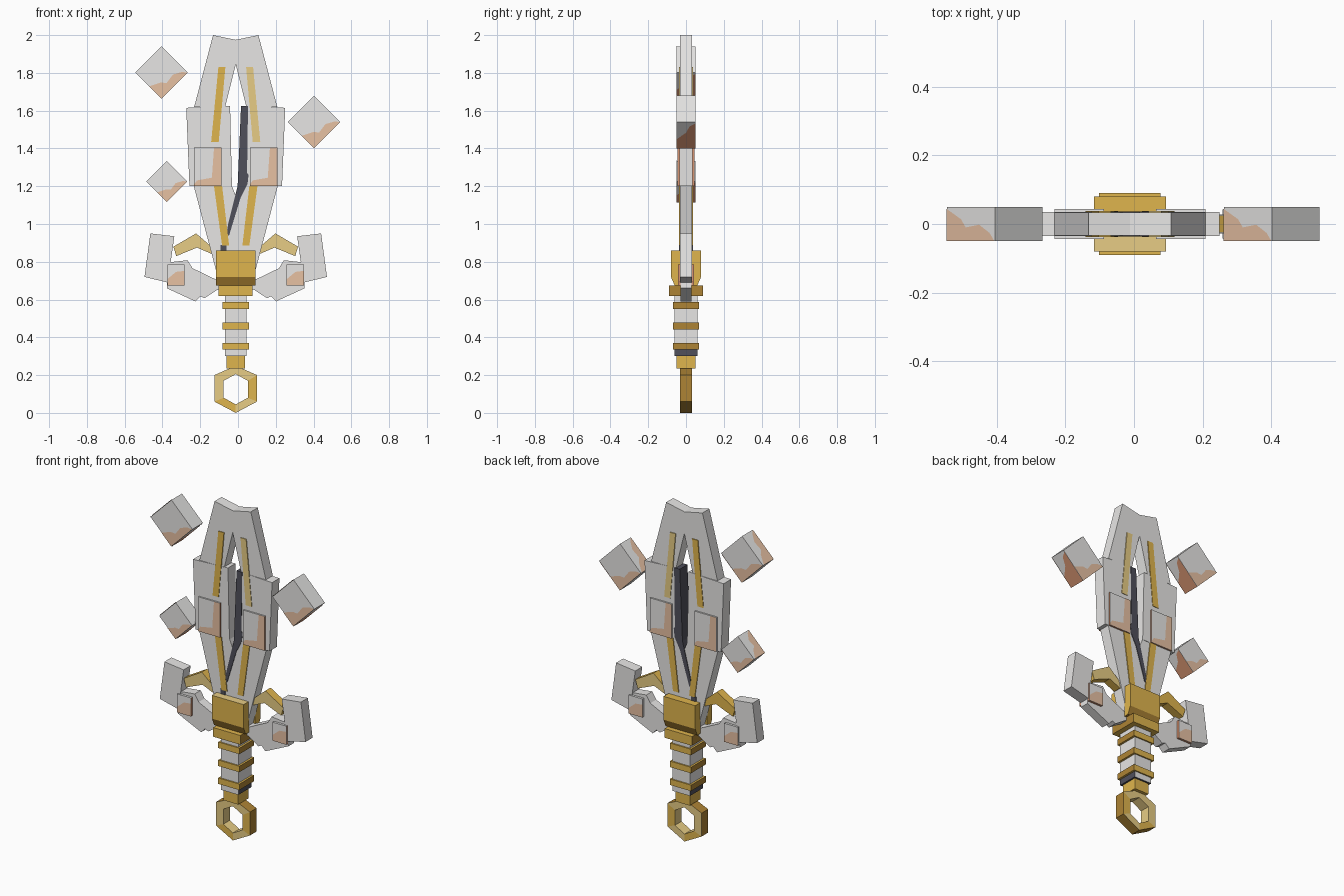
import bpy, bmesh
from mathutils import Vector

if "Cube" in bpy.data.objects:
    bpy.data.objects.remove(bpy.data.objects["Cube"])

CX = -0.012  # centre line of the sword


def material(name, rgb):
    m = bpy.data.materials.new(name)
    m.use_nodes = True
    m.diffuse_color = (*rgb, 1)
    m.node_tree.nodes["Principled BSDF"].inputs["Base Color"].default_value = (*rgb, 1)
    return m


GREY = material("light grey metal", (.81, .8, .79))
GOLD = material("gold", (.74, .46, .075))
PALE = material("pale gold", (.82, .62, .24))
DARK_GOLD = material("dark gold", (.42, .23, .035))
RUST = material("light rust", (.81, .54, .37))
BROWN = material("deep rust", (.68, .3, .17))
CHARCOAL = material("charcoal", (.08, .08, .105))


def finish(bm, name, mats):
    me = bpy.data.meshes.new(name)
    bm.to_mesh(me)
    bm.free()
    for m in mats:
        me.materials.append(m)
    ob = bpy.data.objects.new(name, me)
    bpy.context.scene.collection.objects.link(ob)


def prism(name, polys, d, mats, rule=None):
    """Extrude outlines in x and z (x from the centre line) from y = -d to d."""
    bm = bmesh.new()
    for poly in polys:
        bm.faces.new([bm.verts.new((CX + x, -d, z)) for x, z in poly])
    bmesh.ops.remove_doubles(bm, verts=bm.verts[:], dist=1e-4)
    grown = bmesh.ops.extrude_face_region(bm, geom=bm.faces[:], use_keep_orig=True)
    for g in grown["geom"]:
        if isinstance(g, bmesh.types.BMVert):
            g.co.y = d
    bmesh.ops.recalc_face_normals(bm, faces=bm.faces[:])
    if rule:
        for f in bm.faces:
            f.material_index = int(rule(f))
    finish(bm, name, mats)


def pair(name, poly, d, right_mats, left_mats=None, rule=None):
    prism("right_" + name, [[(-x, z) for x, z in poly]], d, right_mats, rule)
    prism("left_" + name, [poly], d, left_mats or right_mats, rule)


def rect(x0, x1, z0, z1):
    return [(x0, z0), (x1, z0), (x1, z1), (x0, z1)]


def faces_sideways(f):
    return abs(f.normal.x) > .5


def box(name, w, d, z0, z1, mats, rule=None):
    prism(name, [rect(-w, w, z0, z1)], d, mats, rule)


def patch(name, origin, a, b, pattern, mat=RUST):
    """Thin rust patch lying on the face spanned by a and b."""
    a, b, o = Vector(a), Vector(b), Vector(origin)
    o += a.cross(b).normalized() * .002
    bm = bmesh.new()
    bm.faces.new([bm.verts.new(o + a * s + b * t) for s, t in pattern])
    finish(bm, name, [mat])


CORNER = [(0, 0), (1, 0), (.9, .12), (.68, .24), (.4, .2), (.3, .32), (.1, .42), (0, .47)]
BROAD = [(0, 0), (.95, 0), (.85, .3), (.6, .5), (.5, .7), (.35, 1), (0, 1)]
STEP = [(0, 0), (1, 0), (1, .27), (.22, .35), (.15, .9), (.05, 1), (0, 1)]
SLOPE = [(0, 0), (.7, 0), (.65, .5), (.3, 1), (0, 1)]

# Blade, two mirrored halves in three sections
pair("blade_tip", [(.12, 2), (0, 1.975), (0, 1.845), (.056, 1.62), (.22, 1.62)], .033, [GREY])
pair("blade_middle", [(.262, 1.615), (.03, 1.625), (.02, 1.2), (.245, 1.2)], .035, [GREY])
pair("blade_base", [(.222, 1.2), (.02, 1.2), (0, 1.15), (0, .7), (.09, .7)], .033, [GREY])

# Dark core running down the slot, with a short end near the collar
prism("dark_core", [[(.028, 1.625), (.065, 1.625), (.06, 1.27), (.068, 1.26), (.062, 1.21),
                     (.026, 1.14), (-.035, .94), (-.05, .94), (-.04, 1), (.01, 1.2)]],
      .0365, [CHARCOAL])
prism("dark_core_end", [rect(-.08, -.048, .85, .888)], .0365, [CHARCOAL])

# Gold inlay stripes
pair("upper_stripe", [(.055, 1.83), (.092, 1.83), (.13, 1.435), (.09, 1.435)], .038,
     [GOLD], [PALE])
pair("lower_stripe", [(.072, 1.2), (.115, 1.2), (.072, .885), (.035, .885)], .0375, [GOLD])


# Square plates, rusted on the front, the back and two edges
def plates(name, x0, x1, z0, z1, d, pattern):
    pair(name, rect(x0, x1, z0, z1), d, [GREY, BROWN],
         rule=lambda f: f.normal.z < -.5 or f.normal.x > .5)
    for label, s in (("left", 1), ("right", -1)):
        lo, hi = sorted((CX + s * x0, CX + s * x1))
        up = (0, 0, z1 - z0)
        patch(f"{label}_{name}_rust_front", (hi, -d, z0), up, (lo - hi, 0, 0), pattern)
        patch(f"{label}_{name}_rust_back", (lo, d, z0), up, (hi - lo, 0, 0), pattern)


plates("blade_plate", .076, .22, 1.2, 1.405, .044, STEP)
plates("wing_plate", .27, .362, .675, .785, .042, SLOPE)

# Guard wings and gold arms
pair("wing_prong", [(.325, .935), (.452, .95), (.483, .72), (.36, .69)], .033, [GREY])
pair("wing_arm", [(.355, .797), (.255, .808), (.229, .766), (.107, .707), (.06, .7), (.06, .665),
                  (.1, .65), (.166, .607), (.187, .617), (.213, .59), (.365, .66)], .028, [GREY])
pair("guard_arm", [(.1, .89), (.14, .89), (.21, .95), (.33, .88), (.315, .83), (.205, .875),
                   (.135, .845), (.1, .845)], .025, [PALE, GOLD, GOLD], [PALE, GOLD, PALE],
     lambda f: 2 if f.normal.y > .5 else abs(f.normal.y) < .5)

# Collar plates with a chamfered lower edge, front and back
for label, s, top in (("front", -1, PALE), ("back", 1, GOLD)):
    bm = bmesh.new()
    profile = [(.03, .86), (.08, .86), (.08, .72), (.06, .675), (.03, .675)]
    ends = [[bm.verts.new((CX + x, s * y, z)) for y, z in profile] for x in (-.105, .105)]
    for end in ends:
        bm.faces.new(end)
    for i in range(len(profile)):
        j = (i + 1) % len(profile)
        bm.faces.new((ends[0][i], ends[0][j], ends[1][j], ends[1][i]))
    bmesh.ops.recalc_face_normals(bm, faces=bm.faces[:])
    for f in bm.faces:
        f.material_index = 1 if f.normal.z < -.2 else 2 if f.normal.z > .5 else 0
    finish(bm, label + "_collar", [GOLD, DARK_GOLD, top])

# Grip
box("collar_base", .09, .09, .62, .675, [GOLD, DARK_GOLD], faces_sideways)
box("grip", .058, .062, .335, .63, [GREY])
box("grip_end", .058, .062, .3, .335, [GREY, CHARCOAL],
    lambda f: faces_sideways(f) or f.normal.z < -.5)
for i, z in enumerate((.335, .442, .55)):
    box(f"grip_ring_{i + 1}", .07, .07, z, z + .036, [GOLD, DARK_GOLD], faces_sideways)
box("pommel_neck", .048, .05, .235, .3, [GOLD])


# Six-sided pommel ring: dark outer rim, two gold segments
def hexagon(w, bottom, low, high, top):
    return [(0, bottom), (w, low), (w, high), (0, top), (-w, high), (-w, low)]


def pommel_colour(f):
    c = f.calc_center_median()
    x, z = c.x - CX, c.z - .125
    if abs(f.normal.y) < .5:
        return Vector((x, z)).length > .09
    return 2 if x > .08 or (x < -.02 and z < -.05) else 0


outer = hexagon(.113, 0, .06, .2, .25)
inner = hexagon(.064, .045, .08, .17, .205)
prism("pommel_ring", [[outer[i], outer[i - 5], inner[i - 5], inner[i]] for i in range(6)],
      .031, [PALE, DARK_GOLD, GOLD], pommel_colour)

# Floating blocks standing on one corner, with rust on four faces
for name, x, z, h in (("upper_right_block", -.406, 1.802, .139),
                      ("left_block", .402, 1.54, .139),
                      ("lower_right_block", -.378, 1.225, .109)):
    d = .05
    px = x - CX
    prism(name, [[(px, z - h), (px + h, z), (px, z + h), (px - h, z)]], d, [GREY])
    rise, fall = (h, 0, h), (-h, 0, h)
    patch(name + "_rust_front", (x, -d, z - h), rise, fall, CORNER)
    patch(name + "_rust_back", (x, d, z - h), fall, rise, CORNER)
    patch(name + "_rust_under", (x, d, z - h), rise, (0, -2 * d, 0), BROAD, BROWN)
    patch(name + "_rust_over", (x - h, -d, z), rise, (0, 4 * d, 0), CORNER)
